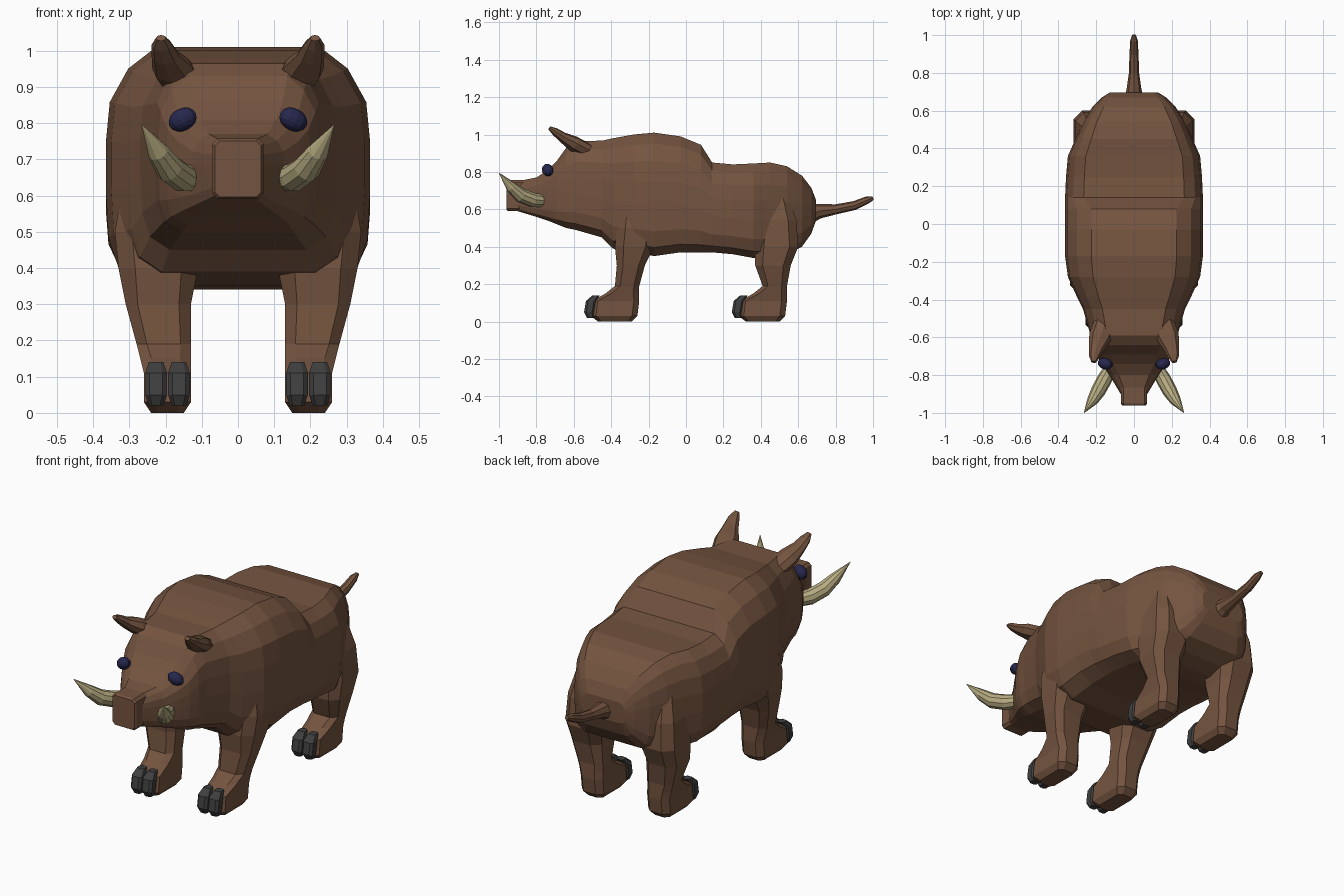
import bpy, bmesh, math
from mathutils import Vector

old = bpy.data.objects.get("Cube")
if old:
    bpy.data.objects.remove(old, do_unlink=True)


def material(name, r, g, b):
    m = bpy.data.materials.new(name)
    m.use_nodes = True
    m.diffuse_color = (r, g, b, 1)
    bsdf = m.node_tree.nodes["Principled BSDF"]
    bsdf.inputs["Base Color"].default_value = (r, g, b, 1)
    bsdf.inputs["Roughness"].default_value = 0.8
    return m


HIDE = material("brown hide", 0.175, 0.088, 0.05)
IVORY = material("ivory tusk", 0.47, 0.41, 0.22)
HORN = material("dark grey hoof", 0.05, 0.05, 0.05)
NAVY = material("dark navy eye", 0.02, 0.02, 0.075)


def finish(name, bm, mat):
    """Turn a bmesh into a coloured object with outward faces."""
    bmesh.ops.recalc_face_normals(bm, faces=bm.faces)
    mesh = bpy.data.meshes.new(name)
    bm.to_mesh(mesh)
    bm.free()
    mesh.materials.append(mat)
    ob = bpy.data.objects.new(name, mesh)
    bpy.context.collection.objects.link(ob)
    return ob


def loft(name, rings, mat):
    """Skin a list of equal rings and cap both ends."""
    bm = bmesh.new()
    rows = [[bm.verts.new(p) for p in ring] for ring in rings]
    count = len(rows[0])
    for lower, upper in zip(rows, rows[1:]):
        for i in range(count):
            j = (i + 1) % count
            bm.faces.new((lower[i], lower[j], upper[j], upper[i]))
    bm.faces.new(rows[0])
    bm.faces.new(rows[-1])
    return finish(name, bm, mat)


def tube(name, path, mat, side=1, sides=8, flat=1.0):
    """Tapered tube through (x, y, z, radius) points, mirrored by side."""
    points = [Vector((side * x, y, z)) for x, y, z, radius in path]
    last = len(points) - 1
    rings = []
    for i, point in enumerate(points):
        tangent = points[min(i + 1, last)] - points[max(i - 1, 0)]
        across = tangent.cross(Vector((0, 0, 1))).normalized()
        upward = across.cross(tangent).normalized()
        radius = path[i][-1]
        angles = [math.tau * k / sides for k in range(sides)]
        rings.append([point + across * radius * math.cos(angle)
                      + upward * radius * flat * math.sin(angle) for angle in angles])
    return loft(name, rings, mat)


def column(name, levels, mat, side, back=0.0, shift=0.0, chamfer=0.22):
    """Chamfered upright column from (z, front, rear, inner, outer) levels."""
    rings = []
    for z, front, rear, inner, outer in levels:
        cut = chamfer * min(rear - front, outer - inner)
        ring = [(inner + cut, front), (outer - cut, front),
                (outer, front + cut), (outer, rear - cut),
                (outer - cut, rear), (inner + cut, rear),
                (inner, rear - cut), (inner, front + cut)]
        rings.append([(side * (x + shift), y + back, z) for x, y in ring])
    return loft(name, rings, mat)


def mirrored(half, y):
    """Close a right half profile of (x, z) points into a full ring."""
    return [(x, y, z) for x, z in half] + [(-x, y, z) for x, z in reversed(half)]


def body_section(y, width, bottom, top):
    """Rounded box: flat belly, upright flanks, and a broader back behind the hump."""
    crown = 0.62 if y < 0.1 else 0.73
    shoulder = (1 + crown) / 2 + 0.02
    half = [(0.7, 0), (0.9, 0.07), (0.98, 0.2), (1, 0.4), (1, 0.6),
            (0.97, 0.77), (shoulder, 0.91), (crown, 1)]
    return mirrored([(width * u, bottom + (top - bottom) * v) for u, v in half], y)


# Body and head: y, half width, bottom, top
STATIONS = [
    (-0.9, 0.07, 0.59, 0.75), (-0.8, 0.13, 0.56, 0.77), (-0.74, 0.17, 0.54, 0.81),
    (-0.69, 0.2, 0.52, 0.86), (-0.64, 0.22, 0.5, 0.93), (-0.59, 0.23, 0.49, 0.965),
    (-0.45, 0.27, 0.45, 0.967), (-0.39, 0.3, 0.39, 0.98), (-0.28, 0.35, 0.37, 1),
    (-0.17, 0.365, 0.35, 1.01), (-0.03, 0.365, 0.37, 0.99), (0.08, 0.365, 0.37, 0.945),
    (0.14, 0.365, 0.37, 0.85), (0.25, 0.36, 0.36, 0.84), (0.36, 0.35, 0.34, 0.845),
    (0.45, 0.31, 0.34, 0.85), (0.54, 0.27, 0.36, 0.83), (0.62, 0.22, 0.4, 0.78),
    (0.67, 0.17, 0.47, 0.715), (0.695, 0.13, 0.54, 0.65)]
loft("body", [body_section(*station) for station in STATIONS], HIDE)


def snout_ring(y, inset):
    """Square with clipped corners, shrunk by inset."""
    width, bottom, top, cut = 0.07 - inset, 0.59 + inset, 0.757 - inset, 0.014
    return mirrored([(width - cut, bottom), (width, bottom + cut),
                     (width, top - cut), (width - cut, top)], y)


loft("snout", [snout_ring(-0.86, 0), snout_ring(-0.95, 0), snout_ring(-0.96, 0.006)], HIDE)

tube("tail", [(0, 0.64, 0.57, 0.06), (0, 0.71, 0.59, 0.04), (0, 0.8, 0.6, 0.027),
              (0, 0.9, 0.62, 0.024), (0, 0.97, 0.65, 0.02), (0, 1, 0.66, 0.01)], HIDE)

# Legs: z, front, rear, inner, outer
FOOT = [(0, -0.47, -0.29, 0.15, 0.24), (0.03, -0.51, -0.26, 0.13, 0.26),
        (0.11, -0.5, -0.25, 0.13, 0.26), (0.15, -0.43, -0.25, 0.13, 0.27),
        (0.19, -0.38, -0.25, 0.13, 0.28)]
FRONT_LEG = FOOT + [(0.3, -0.37, -0.22, 0.13, 0.31), (0.4, -0.38, -0.17, 0.11, 0.33),
                    (0.5, -0.37, -0.16, 0.1, 0.34), (0.62, -0.35, -0.18, 0.1, 0.32)]
BACK_LEG = FOOT + [(0.3, -0.42, -0.23, 0.13, 0.31), (0.4, -0.42, -0.19, 0.11, 0.32),
                   (0.54, -0.4, -0.2, 0.1, 0.31), (0.66, -0.38, -0.24, 0.1, 0.28)]
TOE = [(0.02, -0.53, -0.49, 0.01, 0.05), (0.05, -0.545, -0.49, 0, 0.06),
       (0.11, -0.535, -0.48, 0, 0.06), (0.14, -0.5, -0.46, 0.01, 0.05)]

for side, word in ((1, "left"), (-1, "right")):
    # Legs with cloven hooves
    for end, levels, back in (("front", FRONT_LEG, 0), ("back", BACK_LEG, 0.79)):
        column(f"{end}_leg_{word}", levels, HIDE, side, back)
        for toe, shift in (("inner", 0.133), ("outer", 0.196)):
            column(f"{end}_{toe}_hoof_{word}", TOE, HORN, side, back, shift)

    tube(f"ear_{word}", [(0.14, -0.49, 0.89, 0.06), (0.18, -0.6, 0.95, 0.06),
                         (0.2, -0.66, 0.985, 0.04), (0.21, -0.7, 1.015, 0.03),
                         (0.213, -0.73, 1.035, 0.014)], HIDE, side, flat=0.7)

    tube(f"tusk_{word}", [(0.12, -0.76, 0.645, 0.034), (0.155, -0.82, 0.65, 0.04),
                          (0.19, -0.885, 0.675, 0.039), (0.22, -0.935, 0.72, 0.03),
                          (0.265, -1, 0.795, 0.001)], IVORY, side, sides=10)

    # Eye
    bm = bmesh.new()
    bmesh.ops.create_uvsphere(bm, u_segments=12, v_segments=8, radius=1)
    eye = finish(f"eye_{word}", bm, NAVY)
    eye.scale = (0.042, 0.03, 0.031)
    eye.rotation_euler = (0, side * 0.45, side * 0.3)
    eye.location = (side * 0.153, -0.74, 0.81)
